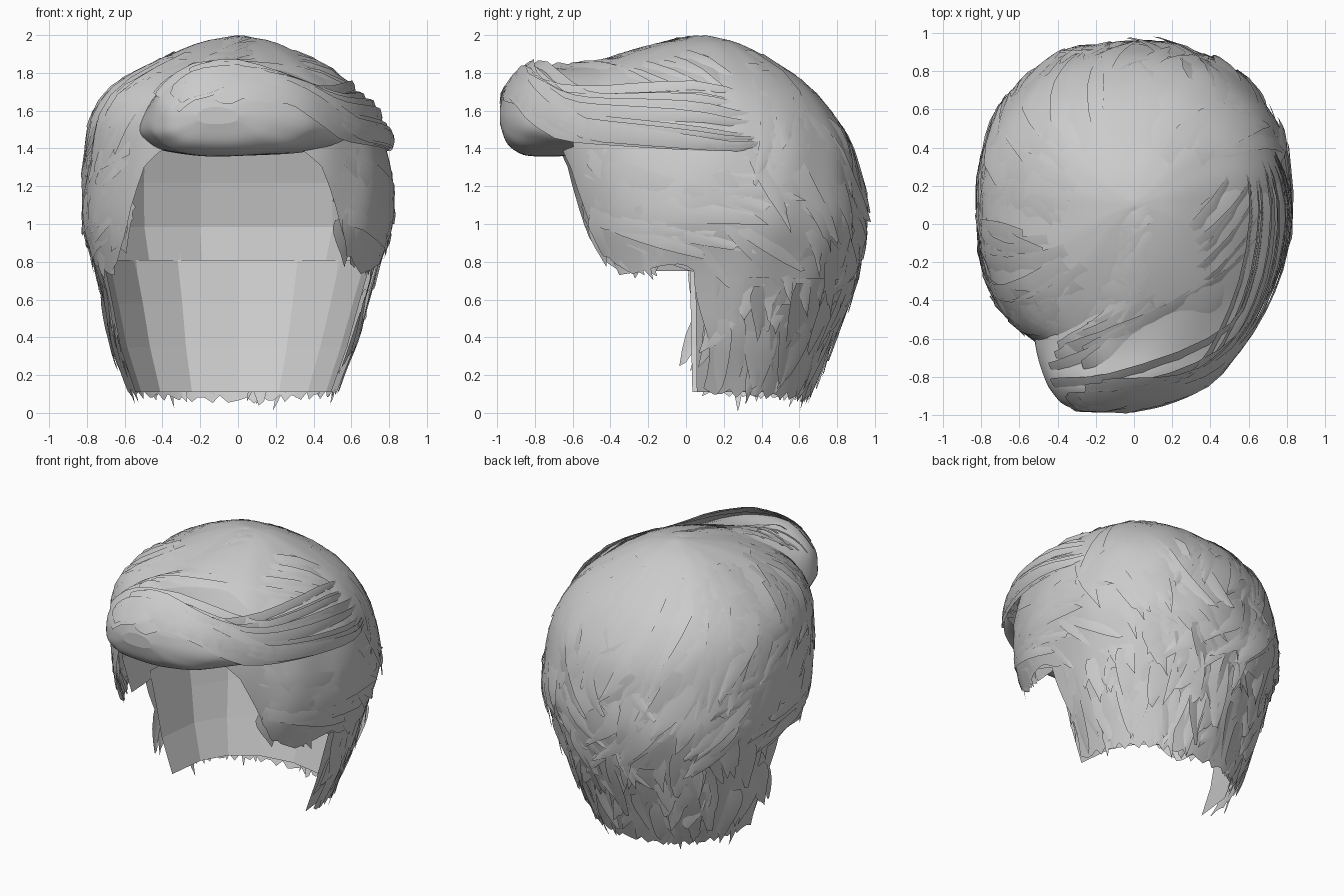
import bpy, bmesh, math, random
from mathutils import Vector

if "Cube" in bpy.data.objects:
    bpy.data.objects.remove(bpy.data.objects["Cube"])

random.seed(7)
U = random.uniform

# head levels: z, left half-width, right half-width, front y, back y, centre y
HEAD = [(0.0, .54, .49, -.50, .62, .1), (.2, .62, .56, -.50, .70, .1), (.4, .68, .64, -.55, .78, .1),
        (.6, .72, .70, -.58, .86, .1), (.8, .77, .76, -.62, .92, .1), (1.0, .82, .82, -.66, .955, .1),
        (1.2, .82, .82, -.69, .925, .1), (1.4, .80, .78, -.71, .88, .1), (1.55, .78, .72, -.71, .80, .1),
        (1.7, .68, .61, -.67, .68, .1), (1.82, .51, .46, -.50, .53, .08), (1.92, .31, .29, -.25, .36, .08),
        (1.97, .17, .17, -.05, .24, .09), (2.0, 0, 0, .1, .1, .1)]
# swept front roll sections: y, left x, apex x, right x, bottom z, top z
ROLL = [(-.985, -.22, -.12, 0.0, 1.53, 1.62), (-.95, -.36, -.13, .16, 1.43, 1.73),
        (-.88, -.43, -.13, .33, 1.375, 1.81), (-.80, -.47, -.12, .43, 1.36, 1.835),
        (-.65, -.51, -.10, .55, 1.36, 1.83), (-.45, -.53, -.07, .67, 1.36, 1.86),
        (-.2, -.52, -.03, .76, 1.36, 1.935), (.1, -.42, 0.0, .79, 1.37, 1.985),
        (.35, -.25, .05, .72, 1.40, 1.88), (.5, -.1, .1, .60, 1.42, 1.75)]


def spline(rows, s):
    """Catmull-Rom through table rows at float index s."""
    i = max(0, min(int(s), len(rows) - 2))
    t = s - i
    p = [rows[max(0, min(len(rows) - 1, i + d))] for d in (-1, 0, 1, 2)]
    return [.5 * (2 * b + (c - a) * t + (2 * a - 5 * b + 4 * c - d) * t * t + (3 * b - a - 3 * c + d) * t ** 3)
            for a, b, c, d in zip(*p)]


def spow(v, e):
    return math.copysign(abs(v) ** e, v)


def lerp_table(table, x):
    for (x0, y0), (x1, y1) in zip(table, table[1:]):
        if x <= x1:
            return y0 + (y1 - y0) * (x - x0) / (x1 - x0)
    return table[-1][1]


def head(a, z, k=1.0):
    """Point on the head: a = degrees from back (0) to front (180), + is right."""
    s = lerp_table([(r[0], i) for i, r in enumerate(HEAD)], z)
    z, wl, wr, f, b, c = spline(HEAD, s)
    k *= 1 + .006 * math.sin(math.radians(a * 12) + 6 * z)
    si, co = math.sin(math.radians(a)), math.cos(math.radians(a))
    n = .72 if si < 0 and co < 0 else .87
    si, co = spow(si, n), spow(co, n)
    return Vector((si * (wr if si > 0 else wl) * k, c + co * ((b - c) if co > 0 else (c - f)) * k, z))


def roll(v, th, k=1.0):
    """Point on the front roll: v = 0 tip .. 1 crown, th = 0 right, 90 top."""
    y, xl, xc, xr, zb, zt = spline(ROLL, v * (len(ROLL) - 1))
    zc = zb + (zt - zb) * (.4 - .75 * max(0, min(.5, v - .35)))
    co, si = math.cos(math.radians(th)), math.sin(math.radians(th))
    n = (1.0 + .28 * v) if si > 0 else .8
    k *= 1 + .01 * math.sin(math.radians(th * 9) + 9 * v)
    x = xc + spow(co, n) * ((xr - xc) if co > 0 else (xc - xl)) * k
    return Vector((x, y, zc + spow(si, n) * ((zt - zc) if si > 0 else (zc - zb)) * k))


def finish(bm, name, smooth=True):
    bmesh.ops.remove_doubles(bm, verts=bm.verts, dist=.0005)
    me = bpy.data.meshes.new(name)
    bm.to_mesh(me)
    bm.free()
    ob = bpy.data.objects.new(name, me)
    bpy.context.collection.objects.link(ob)
    for p in me.polygons:
        p.use_smooth = smooth
    return ob


def grid(name, fn, us, ts, skip=None, smooth=True):
    bm = bmesh.new()
    vs = [[bm.verts.new(fn(u, t)) for t in ts] for u in us]
    for i in range(len(us) - 1):
        for j in range(len(ts) - 1):
            if not (skip and skip(us[i], ts[j])):
                bm.faces.new((vs[i][j], vs[i + 1][j], vs[i + 1][j + 1], vs[i][j + 1]))
    return finish(bm, name, smooth)


def card(bm, pts, centre, w, tip=.25, tilt=0):
    """Tapered three-vertex-wide hair strip along pts."""
    rows = []
    for i, p in enumerate(pts):
        t = i / (len(pts) - 1)
        tan = (pts[min(i + 1, len(pts) - 1)] - pts[max(i - 1, 0)]).normalized()
        nor = (p - centre(p)).normalized()
        side = tan.cross(nor).normalized() + nor * tilt
        ww = w * (1 - (1 - tip) * t ** 2) * min(1, .6 + 2 * t)
        jag = tan * (U(-.05, .05) if t == 1 else 0)
        rows.append([bm.verts.new(p - side * ww - jag), bm.verts.new(p + nor * w * .08),
                     bm.verts.new(p + side * ww + jag)])
    for r, q in zip(rows, rows[1:]):
        for j in (0, 1):
            bm.faces.new((r[j], r[j + 1], q[j + 1], q[j]))


def head_cards(name, count, pick, w, k=(.985, 1.015), tip=.25, tilt=.08):
    bm = bmesh.new()
    for _ in range(count):
        a0, z0, a1, z1 = pick()
        k0, k1, bend = U(k[0], 1), U(*k), U(.7, 1.6)
        pts = [head(a0 + (a1 - a0) * t ** bend, z0 + (z1 - z0) * t, k0 + (k1 - k0) * t)
               for t in steps(0, 1, 6)]
        card(bm, pts, lambda p: Vector((0, .1, min(p.z, 1.15))), U(*w), tip, U(-tilt, tilt))
    finish(bm, name)


def steps(a, b, n):
    return [a + (b - a) * i / n for i in range(n + 1)]


# main cap: open over the face, lower edge follows temples and ears
EDGE = [(0, .70), (90, .72), (97, .79), (105, .78), (120, .735), (130, .80), (140, .95), (150, 1.30), (158, 1.40),
        (180, 1.42)]


def cap(a, t):
    lo = lerp_table(EDGE, abs(a))
    return head(a, 2 - (2 - lo) * t ** 1.5)


grid("crown_hair", cap, steps(-180, 180, 120), steps(0, 1, 26))

# nape of the hair, with a slightly wavy front and bottom edge
grid("nape_hair", lambda a, t: head(a * (1 + .025 * math.sin(5 * t + 1)),
                                    .8 + (.08 + .04 * abs(a) / 92 + .02 * math.sin(a * 2.3) - .8) * t, .99),
     steps(-91, 91, 48), steps(0, 1, 10))

# broad flat panels lining the inside
grid("inner_nape_panels", lambda a, t: head(a, .81 - .69 * t, .93), steps(-93, 93, 8), steps(0, 1, 3), smooth=False)
grid("inner_upper_panels", lambda a, t: head(a, 1.45 - .7 * t, .955), steps(-110, 110, 9), steps(0, 1, 3), smooth=False)

# swept front roll, open underneath behind the forehead
us = steps(0, 1, 44)
grid("front_roll", roll, us, steps(-160, 200, 60), skip=lambda v, th: v > .47 and (th < -12 or th >= 192))
bm = bmesh.new()
bm.faces.new([bm.verts.new(roll(0, th)) for th in steps(-160, 194, 59)])
finish(bm, "front_roll_tip")

# strips wrapping round the roll front, then back along the right side
bm = bmesh.new()
mid = lambda p: Vector((0, p.y * .6, 1.5))
for i in range(26):
    a0, a1, v0, k = U(60, 165), U(-8, 38), U(.04, .33), U(1.01, 1.035)
    pts = []
    for t in steps(0, 1, 18):
        e = min(1, t / .55)
        e = e * e * (3 - 2 * e)
        pts.append(roll(v0 + (.95 - v0) * max(0, t - .25) / .75, a0 + (a1 - a0) * e, k))
    card(bm, pts, mid, U(.04, .07), .15, U(-.04, .04))
finish(bm, "roll_wrap_strands")

# strips sweeping from the parting over the top to the back right
bm = bmesh.new()
for i in range(22):
    v0, a0, k = U(.35, .7), U(105, 150), U(1.0, 1.01)
    v1, a1 = min(.93, v0 + U(.2, .4)), U(25, 70)
    pts = [roll(v0 + (v1 - v0) * t * t, a0 + (a1 - a0) * t, k) for t in steps(0, 1, 12)]
    card(bm, pts, mid, U(.05, .08), .1, U(-.04, .04))
finish(bm, "roll_top_strands")

# strand layers on the cap
for s, side in ((1, "right"), (-1, "left")):
    def sweep():
        z = U(1.08, 1.45)
        return s * U(128, 143), z, s * U(50, 95), z - U(.1, .35)

    def ear():
        a = U(100, 134)
        return s * (a + 6), U(1.0, 1.2), s * a, lerp_table(EDGE, a) + U(-.02, .08)

    def back():
        a, z = s * U(0, 100), U(1.0, 1.6)
        return a, z, a - s * U(5, 35), z - U(.3, .5)
    head_cards(side + "_side_strands", 34, sweep, (.06, .11), (.96, 1.015))
    head_cards(side + "_ear_strands", 14, ear, (.05, .08), (.96, 1.01), .5)
    head_cards(side + "_back_strands", 45, back, (.06, .11), (.965, 1.025), .15, .15)


def crown():
    a = U(-150, 60)
    return a, U(1.75, 1.92), a + U(5, 35), U(1.1, 1.45)


def nape():
    a, z = U(-87, 87), U(.4, .95)
    return a, z, a + U(-10, 10), max(U(.06, .16), z - U(.25, .45))


head_cards("crown_strands", 50, crown, (.06, .1), (.99, 1.012), .15, .04)
head_cards("nape_strands", 150, nape, (.05, .09), (.95, 1.03), .2, .3)
